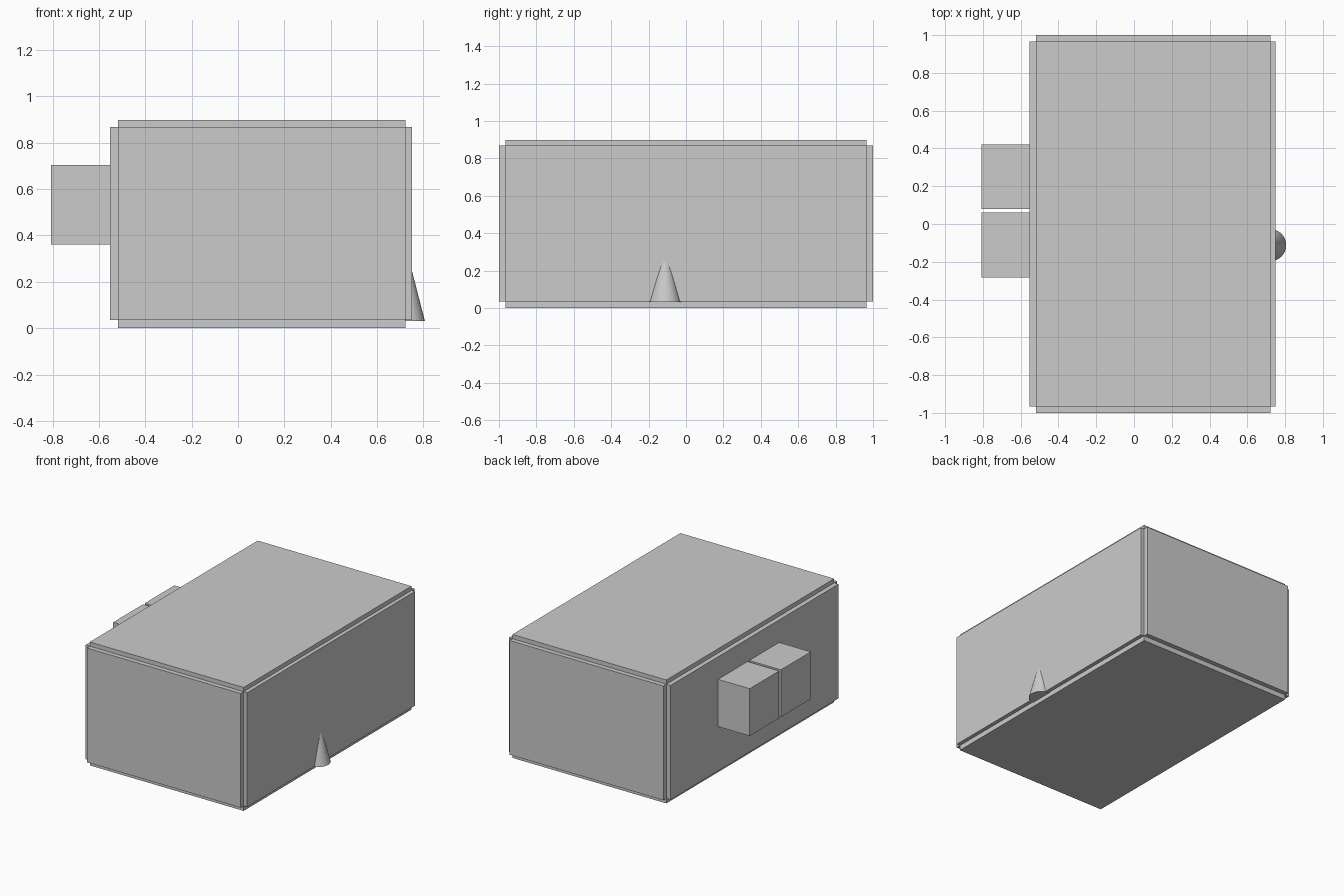
import bpy, bmesh
from mathutils import Matrix, Vector

if "Cube" in bpy.data.objects:
    bpy.data.objects.remove(bpy.data.objects["Cube"])


def box_mesh(lo, hi):
    lo, hi = Vector(lo), Vector(hi)
    bm = bmesh.new()
    bmesh.ops.create_cube(bm, size=1)
    size = hi - lo
    for v in bm.verts:
        v.co = Vector(v.co[i] * size[i] for i in range(3)) + (lo + hi) / 2
    return bm


def finish(bm, name):
    bm.normal_update()
    mesh = bpy.data.meshes.new(name)
    bm.to_mesh(mesh)
    bm.free()
    obj = bpy.data.objects.new(name, mesh)
    bpy.context.collection.objects.link(obj)
    return obj


# Main casing: each face of the core is raised outward, leaving notched edges
bm = box_mesh((-0.518, -0.966, 0.036), (0.722, 0.966, 0.868))
bm.normal_update()
raised = bmesh.ops.extrude_discrete_faces(bm, faces=bm.faces[:])["faces"]
for face in raised:
    n = face.normal.copy()
    height = 0.028 if n.x > 0.5 else 0.034
    if abs(n.z) > 0.5:
        height = 0.036 if n.z < 0 else 0.031
    bmesh.ops.translate(bm, verts=face.verts, vec=n * height)
finish(bm, "casing")

# Pair of cube housings on the left side
for name, y0, y1 in (("rear_housing", 0.08, 0.42), ("front_housing", -0.284, 0.06)):
    finish(box_mesh((-0.807, y0, 0.36), (-0.53, y1, 0.704)), name)

# Cone half sunk into the right side
bm = bmesh.new()
bmesh.ops.create_cone(bm, cap_ends=True, segments=32, radius1=0.085, radius2=0,
                      depth=0.33, matrix=Matrix.Translation((0.721, -0.112, 0.197)))
finish(bm, "side_cone")
